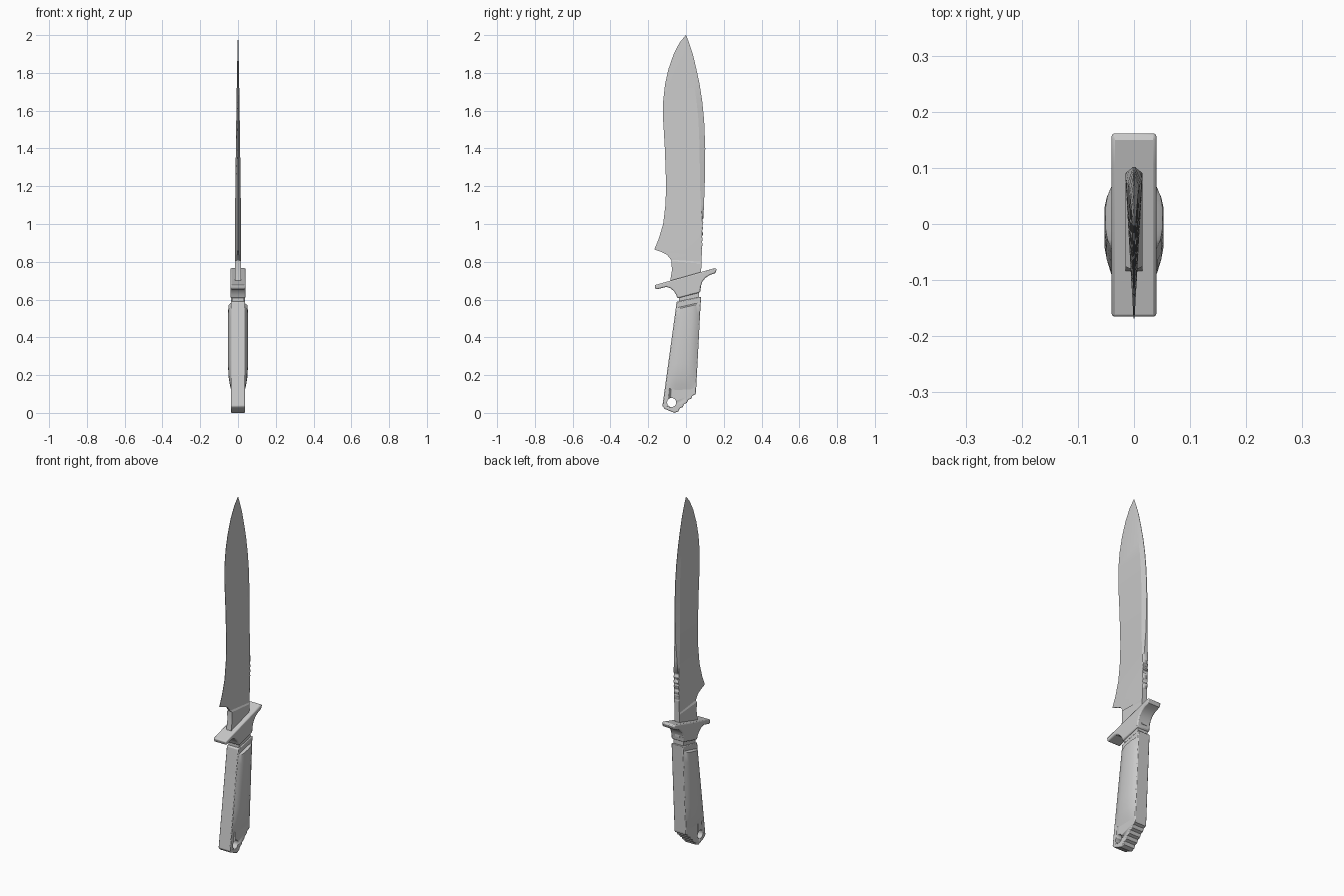
import bpy, bmesh, math

if "Cube" in bpy.data.objects:
    bpy.data.objects.remove(bpy.data.objects["Cube"])


def finish(name, bm, angle=30):
    bmesh.ops.remove_doubles(bm, verts=bm.verts, dist=1e-5)
    bmesh.ops.recalc_face_normals(bm, faces=bm.faces)
    me = bpy.data.meshes.new(name)
    bm.to_mesh(me)
    bm.free()
    ob = bpy.data.objects.new(name, me)
    bpy.context.collection.objects.link(ob)
    bpy.ops.object.select_all(action='DESELECT')
    ob.select_set(True)
    bpy.context.view_layer.objects.active = ob
    bpy.ops.object.shade_smooth_by_angle(angle=math.radians(angle))
    return ob


def loft(name, rings, angle=30):
    """Skin a list of closed rings and cap both ends."""
    bm = bmesh.new()
    rows = [[bm.verts.new(p) for p in r] for r in rings]
    n = len(rows[0])
    for a, b in zip(rows, rows[1:]):
        for i in range(n):
            j = (i + 1) % n
            bm.faces.new((a[i], a[j], b[j], b[i]))
    bm.faces.new(rows[0])
    bm.faces.new(rows[-1])
    return finish(name, bm, angle)


def plate(name, pts, half, bevel=0.0):
    """Extrude a (y, z) outline symmetrically along x."""
    ob = loft(name, [[(x, y, z) for y, z in pts] for x in (-half, half)])
    if bevel:
        m = ob.modifiers.new("soft_edges", 'BEVEL')
        m.width, m.segments, m.limit_method = bevel, 2, 'ANGLE'
        m.angle_limit = math.radians(50)
    return ob


def cut(target, name, circles, r):
    """Drill round holes along x."""
    for i, (y, z) in enumerate(circles):
        ring = [(y + r * math.cos(k * math.pi / 12), z + r * math.sin(k * math.pi / 12))
                for k in range(24)]
        c = plate(f"{name}_{i}", ring, 0.1)
        c.hide_render = True
        c.hide_set(True)
        m = target.modifiers.new(name, 'BOOLEAN')
        m.object, m.operation, m.solver = c, 'DIFFERENCE', 'EXACT'


# Blade: cutting edge y, z / spine y, z / half thickness at the edge
rows = [
    (-.09, .66, .08, .66, .015), (-.075, .75, .08, .75, .015),
    (-.076, .803, .082, .79, .015), (-.08, .811, .082, .80, .006),
    (-.10, .837, .083, .825, .005), (-.13, .852, .084, .845, .003),
    (-.168, .865, .085, .865, .001), (-.145, .92, .088, .92, .001),
    (-.121, 1.0, .091, 1.0, .001), (-.109, 1.1, .095, 1.1, .001),
    (-.105, 1.2, .099, 1.2, .001), (-.112, 1.4, .102, 1.4, .001),
    (-.121, 1.55, .096, 1.55, .001), (-.121, 1.65, .086, 1.65, .001),
    (-.111, 1.74, .072, 1.74, .001), (-.093, 1.82, .055, 1.82, .001),
    (-.065, 1.9, .036, 1.9, .001), (-.034, 1.96, .016, 1.96, .0008),
    (-.001, 2.0, .001, 2.0, .0005)]
rings = []
for ey, ez, sy, sz, he in rows:
    h = max(.0006, .015 * min(1, (max(0, 2 - sz) / .9) ** .7))
    t = min(1, max(0, (sz - 1.0) / .25))
    w = min(.005 + .025 * t, .4 * (sy - ey))      # swedge width
    hs = h * (1 - .85 * t)                       # spine half thickness
    rz = sz + (ez - sz) * w / (sy - ey)
    half = [(he, ey, ez), (h, sy - w, rz), (hs, sy, sz)]
    rings.append(half + [(-x, y, z) for x, y, z in reversed(half)])
blade = loft("blade", rings, 12)

# Round notches along the lower spine
cut(blade, "spine_notch", [(.096 + .0004 * i, .875 + .029 * i) for i in range(6)], .0115)

# Slanted cross guard
plate("guard", [(-.167, .676), (-.16, .653), (-.105, .667), (-.082, .66), (-.063, .643),
                (-.052, .625), (-.045, .607), (.075, .638), (.078, .668), (.087, .695),
                (.104, .716), (.128, .731), (.155, .74), (.164, .762), (.15, .766),
                (.105, .753)], .04, .006)

# Narrow neck between guard and handle
plate("neck", [(-.038, .57), (.068, .59), (.068, .645), (-.038, .62)], .032)

# Handle core with stepped pommel
n = 5
steps = []
for i in range(n):
    y, z = -.06 + .113 * i / n, .112 * i / n
    steps += [(y + .004, z + .002), (y + .019, z + .008), (y + .0225, z + .014)]
core = plate("handle_core", [(-.05, .588), (-.056, .54), (-.125, .035), (-.112, .021),
                             (-.062, 0)] + steps +
             [(.053, .112), (.076, .55), (.08, .615)], .037, .004)
cut(core, "lanyard_hole", [(-.076, .055)], .024)

# Swollen grip scales: left y, z / right y, z / half width
grip = [(-.054, .556, .076, .586, .036), (-.054, .548, .076, .578, .051),
        (-.06, .5, .074, .52, .053), (-.078, .38, .068, .39, .053),
        (-.093, .26, .061, .26, .053), (-.102, .19, .057, .19, .05),
        (-.107, .15, .055, .15, .043), (-.111, .115, .05, .12, .036)]
prof = [(.02, 0), (.1, .4), (.2, .75), (.32, .95), (.5, 1), (.68, .95), (.8, .75),
        (.9, .4), (.98, 0)]
rings = []
for ly, lz, ry, rz, b in grip:
    side = [(.036 + (b - .036) * k, ly + (ry - ly) * f, lz + (rz - lz) * f) for f, k in prof]
    rings.append(side + [(-x, y, z) for x, y, z in reversed(side)])
loft("grip_scales", rings, 35)
